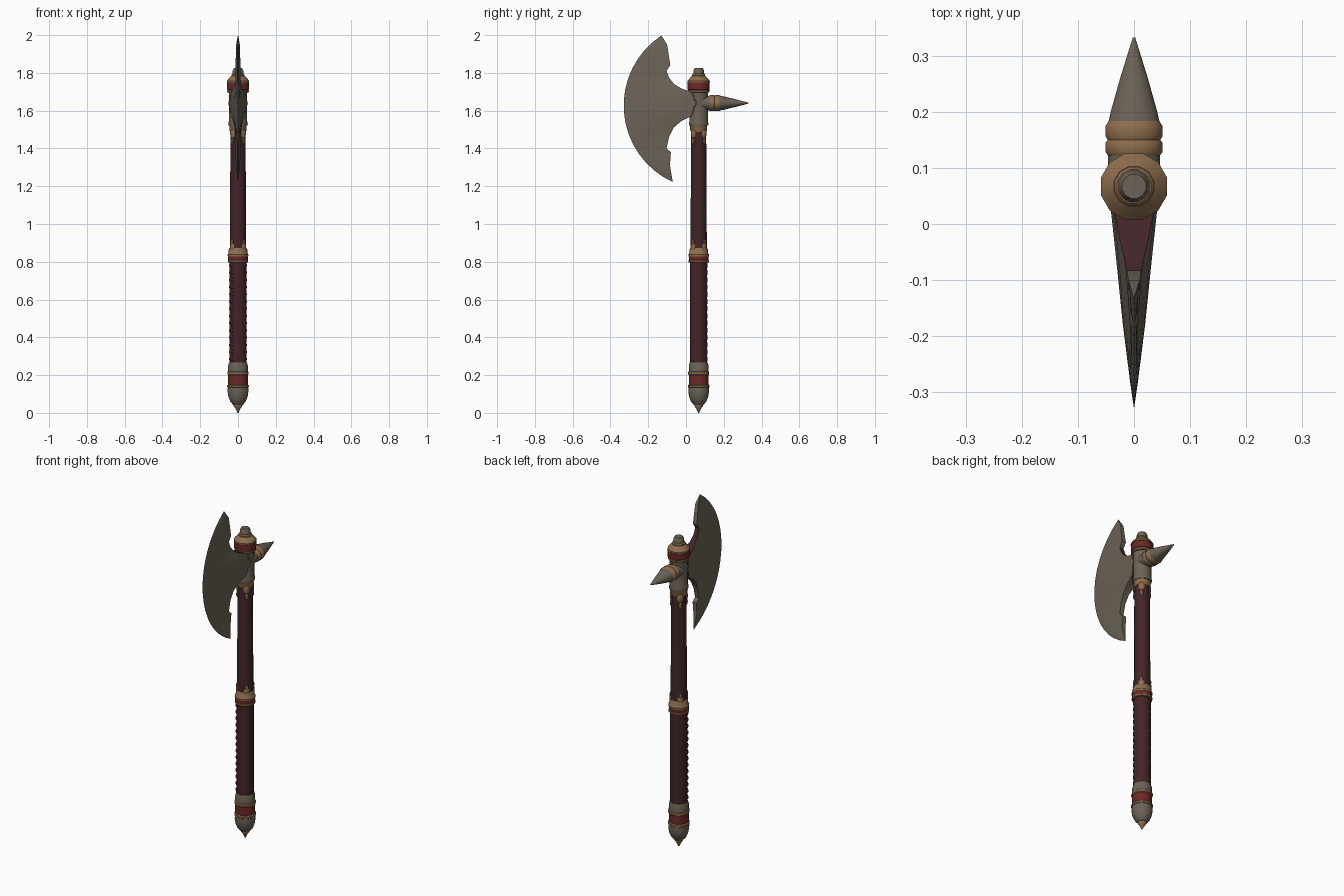
import bpy, bmesh, math
from mathutils import Vector, Matrix

if "Cube" in bpy.data.objects:
    bpy.data.objects.remove(bpy.data.objects["Cube"], do_unlink=True)

AXIS_Y = 0.067   # the haft stands behind the centre
HEAD_Z = 1.64    # height of the spike and blade root


def material(name, rgb):
    m = bpy.data.materials.new(name)
    m.use_nodes = True
    m.diffuse_color = (*rgb, 1)
    m.node_tree.nodes["Principled BSDF"].inputs["Base Color"].default_value = (*rgb, 1)
    return m


STEEL = material("dull steel", (0.15, 0.125, 0.095))
BRONZE = material("bronze", (0.27, 0.155, 0.075))
WINE = material("dark wine leather", (0.055, 0.018, 0.02))
RED = material("red band", (0.15, 0.022, 0.02))


def finish(name, bm, mats, angle=38):
    bmesh.ops.remove_doubles(bm, verts=bm.verts, dist=0.0003)
    bmesh.ops.recalc_face_normals(bm, faces=bm.faces)
    me = bpy.data.meshes.new(name)
    bm.to_mesh(me)
    bm.free()
    ob = bpy.data.objects.new(name, me)
    for m in mats:
        me.materials.append(m)
    bpy.context.collection.objects.link(ob)
    bpy.ops.object.select_all(action='DESELECT')
    ob.select_set(True)
    bpy.context.view_layer.objects.active = ob
    bpy.ops.object.shade_smooth_by_angle(angle=math.radians(angle))
    return ob


def lathe(name, profile, mat, sides=12):
    """Closed turned part; profile holds (radius, height) pairs."""
    bm = bmesh.new()
    pts = [(0, profile[0][1])] + list(profile) + [(0, profile[-1][1])]
    rings = [[bm.verts.new((r * math.cos(2 * math.pi * (i + .5) / sides),
                            r * math.sin(2 * math.pi * (i + .5) / sides), z))
              for i in range(sides)] for r, z in pts]
    for a, b in zip(rings, rings[1:]):
        for i in range(sides):
            j = (i + 1) % sides
            bm.faces.new((a[i], a[j], b[j], b[i]))
    ob = finish(name, bm, [mat])
    ob.location.y = AXIS_Y
    return ob


def band(name, z0, z1, r, mat, bevel=0.006):
    return lathe(name, [(r - bevel, z0), (r, z0 + bevel), (r, z1 - bevel), (r - bevel, z1)], mat)


def drop(name, angle, r, z, size, mat):
    """Small flattened bead lying on the haft surface."""
    bm = bmesh.new()
    bmesh.ops.create_uvsphere(bm, u_segments=8, v_segments=6, radius=1)
    bmesh.ops.scale(bm, vec=size, verts=bm.verts)
    bmesh.ops.rotate(bm, matrix=Matrix.Rotation(angle, 3, 'Z'), verts=bm.verts)
    ob = finish(name, bm, [mat])
    ob.location = (r * math.cos(angle), AXIS_Y + r * math.sin(angle), z)


# Pommel
lathe("pommel_point", [(0.003, 0), (0.013, 0.022), (0.024, 0.037), (0.024, 0.05)], BRONZE)
lathe("pommel_cup", [(0.026, 0.042), (0.042, 0.06), (0.053, 0.087), (0.057, 0.115), (0.056, 0.135)], STEEL)
band("pommel_lower_ring", 0.13, 0.152, 0.059, BRONZE)
band("pommel_red_band", 0.148, 0.202, 0.054, RED, 0.002)
band("pommel_upper_ring", 0.198, 0.222, 0.058, BRONZE)
lathe("pommel_sleeve", [(0.054, 0.218), (0.054, 0.25), (0.049, 0.268)], STEEL)

# Grip with shallow wraps, and lacing along one side
wraps = 14
step = 0.535 / wraps
lathe("grip", [(0.0475 + (0.001 if i % 2 else -0.001), 0.265 + i * step / 2)
               for i in range(wraps * 2 + 1)], WINE)
for i in range(wraps):
    drop("grip_lace", math.radians(225), 0.046, 0.285 + i * step, (0.006, 0.013, 0.012), WINE)

# Middle rings
band("middle_lower_ring", 0.795, 0.81, 0.056, BRONZE, 0.003)
band("middle_red_band", 0.806, 0.832, 0.054, RED, 0.002)
lathe("middle_upper_ring", [(0.056, 0.828), (0.057, 0.838), (0.051, 0.846), (0.051, 0.865), (0.046, 0.873)], BRONZE)

# Haft and upper collar
lathe("haft", [(0.045, 0.85), (0.041, 1.53)], WINE)
lathe("upper_collar", [(0.043, 1.488), (0.046, 1.495), (0.047, 1.52), (0.052, 1.528)], BRONZE)

# Diagonal finials pointing away from the rings
for k in range(4):
    a = math.radians(45 + 90 * k)
    drop("middle_finial", a, 0.044, 0.878, (0.006, 0.016, 0.022), BRONZE)
    drop("middle_finial_tip", a, 0.044, 0.902, (0.006, 0.009, 0.014), BRONZE)
    drop("collar_finial", a, 0.042, 1.478, (0.007, 0.017, 0.026), BRONZE)
    drop("collar_finial_tip", a, 0.042, 1.438, (0.007, 0.010, 0.018), BRONZE)

# Head socket and cap
lathe("head_socket", [(0.052, 1.522), (0.054, 1.53), (0.05, 1.545), (0.05, 1.69), (0.054, 1.705)], STEEL)
band("cap_lower_ring", 1.695, 1.712, 0.059, BRONZE, 0.004)
band("cap_red_band", 1.708, 1.752, 0.060, RED, 0.004)
lathe("cap_upper_ring", [(0.061, 1.75), (0.061, 1.758), (0.052, 1.768), (0.045, 1.776), (0.037, 1.784)], BRONZE)
lathe("cap_neck", [(0.036, 1.775), (0.036, 1.79), (0.031, 1.796)], BRONZE)
lathe("cap_knob", [(0.029, 1.79), (0.029, 1.812), (0.022, 1.826)], STEEL)


# Rear spike: oval turned parts laid along +y
def spike_part(name, profile, mat):
    ob = lathe(name, profile, mat, 14)
    ob.rotation_euler.x = -math.pi / 2
    ob.scale = (1.15, 0.95, 1)
    ob.location = (0, 0, HEAD_Z)


spike_part("spike_boss", [(0.041, 0.06), (0.041, 0.13)], STEEL)
spike_part("spike_ring", [(0.041, 0.122), (0.045, 0.128), (0.045, 0.145), (0.042, 0.15),
                          (0.045, 0.156), (0.045, 0.175), (0.04, 0.184)], BRONZE)
spike_part("spike", [(0.042, 0.175), (0.037, 0.2), (0.022, 0.26), (0.002, 0.332)], STEEL)

# Blade: inner edge as (y, z, half thickness), top horn to bottom horn
inner = [(-0.13, 1.998, 0.001), (-0.10, 1.95, 0.010), (-0.083, 1.84, 0.013), (-0.103, 1.81, 0.013),
         (-0.09, 1.775, 0.013), (-0.062, 1.74, 0.017), (-0.025, 1.718, 0.026), (0.025, 1.70, 0.036),
         (0.05, 1.64, 0.044),
         (0.025, 1.57, 0.036), (-0.025, 1.545, 0.026), (-0.065, 1.51, 0.018), (-0.09, 1.46, 0.014),
         (-0.103, 1.40, 0.013), (-0.08, 1.38, 0.013), (-0.085, 1.31, 0.011), (-0.07, 1.222, 0.001)]
# Cutting edge as a circular arc through both horns and the belly
top, belly, low = Vector((-0.13, 1.998)), Vector((-0.33, 1.64)), Vector((-0.07, 1.222))
d1, d2 = belly - top, low - top
den = 2 * (d1.x * d2.y - d1.y * d2.x)
centre = top + Vector((d2.y * d1.length_squared - d1.y * d2.length_squared,
                       d1.x * d2.length_squared - d2.x * d1.length_squared)) / den
radius = (top - centre).length
a0 = math.atan2(top.y - centre.y, top.x - centre.x)
a1 = math.atan2(low.y - centre.y, low.x - centre.x) % (2 * math.pi)
rows = [(0, 1), (0.3, 0.72), (0.6, 0.5), (0.86, 0.36), (1, 0)]  # (inner to edge, thickness)
bm = bmesh.new()
sheets = {1: [], -1: []}
last = len(inner) - 1
for i, (y, z, t) in enumerate(inner):
    a = a0 + (a1 - a0) * i / last
    edge = centre + radius * Vector((math.cos(a), math.sin(a)))
    for side in sheets:
        sheets[side].append([])
        for s, f in rows:
            p = Vector((y, z)).lerp(edge, s)
            thick = t * f if t < 0.014 else min(t * f, 0.03 * (1 - s) + t * 0.4 * (1 - s) + 0.001)
            if s == 1:
                thick = 0
            sheets[side][-1].append(bm.verts.new((side * thick, p.x, p.y)))
for cols in sheets.values():
    for c, d in zip(cols, cols[1:]):
        for j in range(len(rows) - 1):
            bm.faces.new((c[j], d[j], d[j + 1], c[j + 1]))
# Inner rim, leather coloured along the upper hollow
for i in range(last):
    l, r = sheets[1], sheets[-1]
    f = bm.faces.new((l[i][0], l[i + 1][0], r[i + 1][0], r[i][0]))
    f.material_index = 1 if 3 <= i <= 6 else 0
finish("axe_blade", bm, [STEEL, WINE], 30)

# Bronze trim where the blade root wraps the socket
for side in (1, -1):
    cu = bpy.data.curves.new("blade_root_trim", 'CURVE')
    cu.dimensions = '3D'
    cu.bevel_depth = 0.003
    cu.bevel_resolution = 1
    sp = cu.splines.new('POLY')
    path = [(-60, 1.70), (-40, 1.685), (-28, 1.66), (-12, HEAD_Z), (-28, 1.62), (-40, 1.59), (-60, 1.57)]
    sp.points.add(len(path) - 1)
    for pt, (deg, z) in zip(sp.points, path):
        a = math.radians(deg)
        pt.co = (side * 0.05 * math.cos(a), AXIS_Y + 0.05 * math.sin(a), z, 1)
    cu.materials.append(BRONZE)
    bpy.context.collection.objects.link(bpy.data.objects.new("blade_root_trim", cu))
